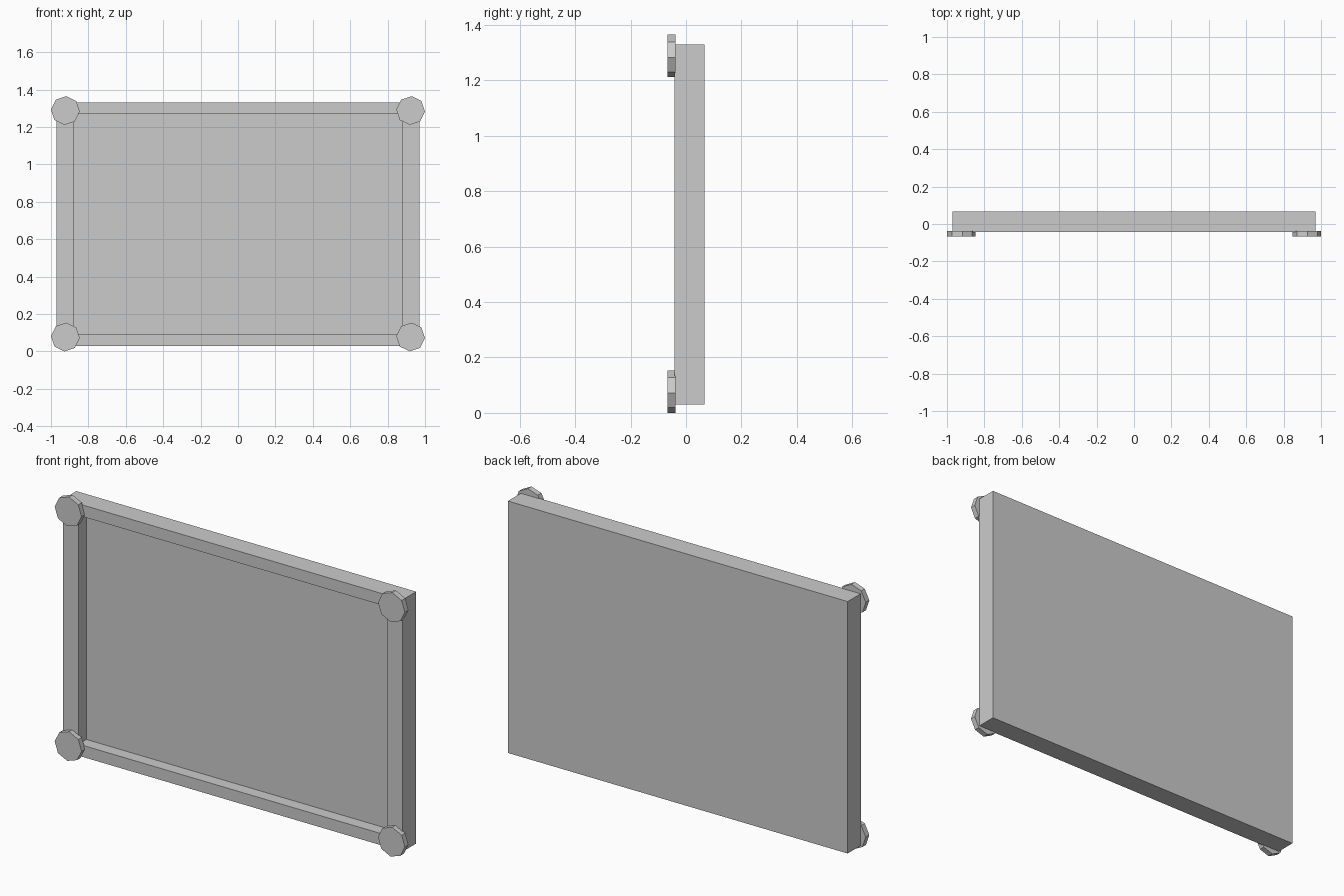
import bpy, bmesh, math
from mathutils import Matrix, Vector

if "Cube" in bpy.data.objects:
    bpy.data.objects.remove(bpy.data.objects["Cube"])


def add_object(name, bm):
    bmesh.ops.recalc_face_normals(bm, faces=bm.faces[:])
    mesh = bpy.data.meshes.new(name)
    bm.to_mesh(mesh)
    bm.free()
    obj = bpy.data.objects.new(name, mesh)
    bpy.context.collection.objects.link(obj)
    return obj


# Board: a slab whose front face is inset and pushed back to leave a raised rim
def make_board(half_x, z0, z1, y0, y1, rim_x, rim_z, depth):
    cx, cz = Vector((0, 0, 0)), (z0 + z1) / 2
    bm = bmesh.new()
    bmesh.ops.create_cube(bm, size=1)
    bmesh.ops.scale(bm, vec=(2 * half_x, y1 - y0, z1 - z0), verts=bm.verts)
    bmesh.ops.translate(bm, vec=(0, (y0 + y1) / 2, cz), verts=bm.verts)

    def inset_front():
        bm.normal_update()
        front = min(bm.faces, key=lambda f: f.calc_center_median().y)
        bmesh.ops.inset_individual(bm, faces=[front], thickness=0.02)
        return front

    front = inset_front()
    for v in front.verts:
        v.co.x = math.copysign(half_x - rim_x, v.co.x)
        v.co.z = z1 - rim_z if v.co.z > cz else z0 + rim_z

    # Sunken panel inside the rim
    ret = bmesh.ops.extrude_discrete_faces(bm, faces=[front])
    for v in ret["faces"][0].verts:
        v.co.y = y0 + depth
    return add_object("framed_board", bm)


# Corner knob: flat eight-sided disc facing the front
def make_knob(name, x, z, radius=0.077, y0=-0.067, y1=-0.038):
    bm = bmesh.new()
    turn = (Matrix.Translation((x, (y0 + y1) / 2, z))
            @ Matrix.Rotation(math.radians(4), 4, 'Y')
            @ Matrix.Rotation(math.radians(90), 4, 'X'))
    bmesh.ops.create_cone(bm, cap_ends=True, segments=8, radius1=radius,
                          radius2=radius, depth=y1 - y0, matrix=turn)
    return add_object(name, bm)


make_board(0.97, 0.03, 1.33, -0.042, 0.067, 0.09, 0.06, 0.063)
for side, x in (("left", -0.923), ("right", 0.923)):
    for level, z in (("bottom", 0.077), ("top", 1.288)):
        make_knob(f"{level}_{side}_corner_knob", x, z)
